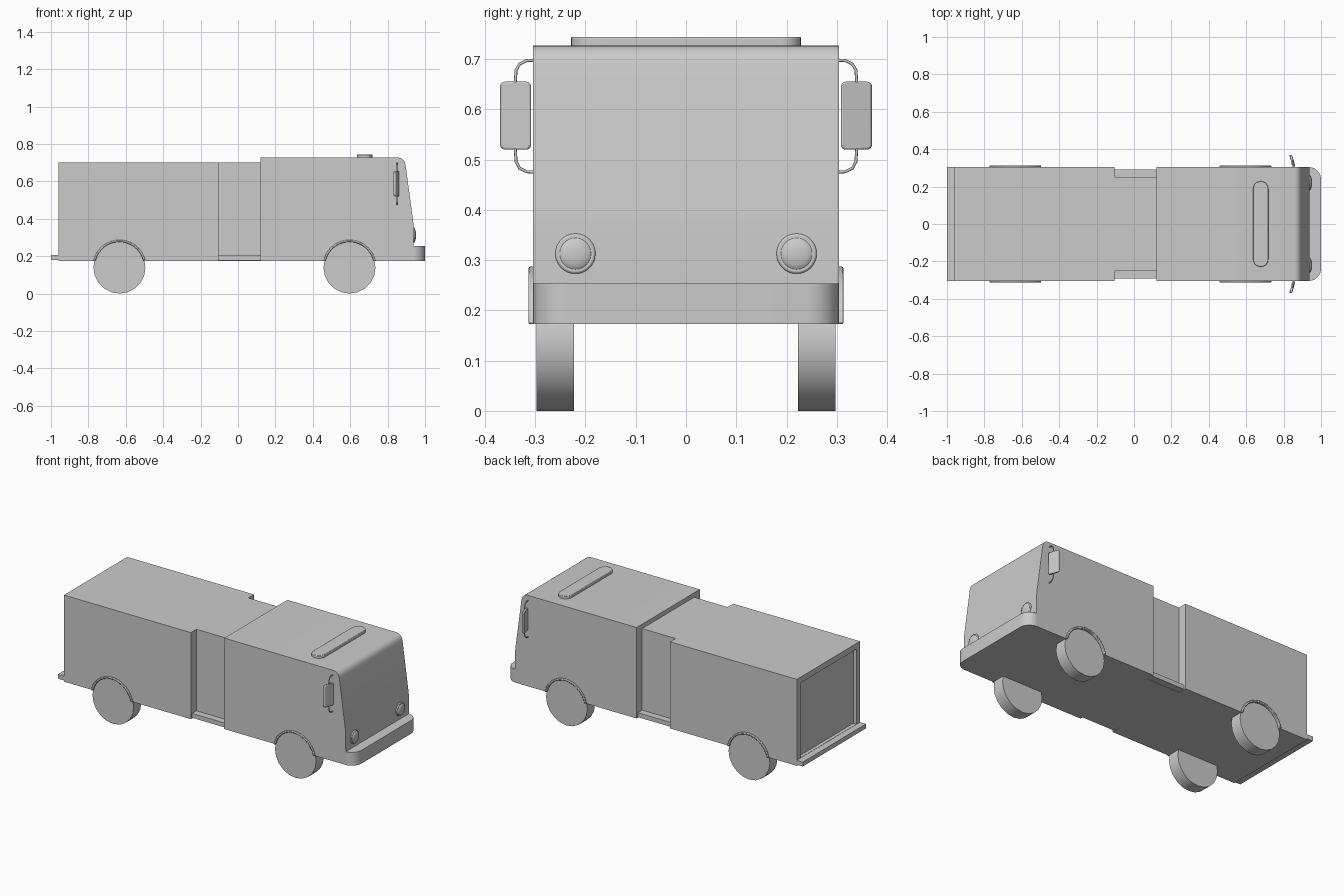
import bpy, bmesh
from math import sin, cos, pi, radians
from mathutils import Matrix

if "Cube" in bpy.data.objects:
    bpy.data.objects.remove(bpy.data.objects["Cube"])

WHEELS = {"front": 0.596, "rear": -0.634}


def finish(name, bm, mirror=False, bevel=0):
    bmesh.ops.recalc_face_normals(bm, faces=bm.faces)
    me = bpy.data.meshes.new(name)
    bm.to_mesh(me)
    bm.free()
    ob = bpy.data.objects.new(name, me)
    bpy.context.collection.objects.link(ob)
    if bevel:
        m = ob.modifiers.new("bevel", 'BEVEL')
        m.width, m.segments, m.limit_method = bevel, 2, 'ANGLE'
        m.angle_limit = radians(50)
    if mirror:
        ob.modifiers.new("mirror", 'MIRROR').use_axis = (False, True, False)
    return ob


def prism_bm(pts, axis, a, b):
    """Extrude a 2D profile along an axis from a to b."""
    place = {'x': lambda u, v: (a, u, v), 'y': lambda u, v: (u, a, v), 'z': lambda u, v: (u, v, a)}[axis]
    bm = bmesh.new()
    f = bm.faces.new([bm.verts.new(place(u, v)) for u, v in pts])
    ext = bmesh.ops.extrude_face_region(bm, geom=[f])["geom"]
    vec = [(b - a) if c == axis else 0 for c in "xyz"]
    bmesh.ops.translate(bm, vec=vec, verts=[v for v in ext if isinstance(v, bmesh.types.BMVert)])
    return bm


def prism(name, pts, axis, a, b, **kw):
    return finish(name, prism_bm(pts, axis, a, b), **kw)


def rect(u0, u1, v0, v1):
    return [(u0, v0), (u1, v0), (u1, v1), (u0, v1)]


def arc(cx, cy, r, a0, a1, n):
    return [(cx + r * cos(radians(a0 + (a1 - a0) * i / n)),
             cy + r * sin(radians(a0 + (a1 - a0) * i / n))) for i in range(n + 1)]


def circle(cx, cy, r, n):
    return arc(cx, cy, r, 0, 360, n)[:-1]


def rounded(u0, u1, v0, v1, r, n=6):
    return (arc(u1 - r, v1 - r, r, 0, 90, n) + arc(u0 + r, v1 - r, r, 90, 180, n)
            + arc(u0 + r, v0 + r, r, 180, 270, n) + arc(u1 - r, v0 + r, r, 270, 360, n))


# Rear box with recessed back panel
bm = prism_bm(rect(-0.96, -0.105, 0.173, 0.70), 'y', -0.304, 0.304)
bmesh.ops.recalc_face_normals(bm, faces=bm.faces)
back = min(bm.faces, key=lambda f: f.calc_center_median().x)
bmesh.ops.inset_region(bm, faces=[back], thickness=0.05)
bmesh.ops.inset_region(bm, faces=[back], thickness=0.0005, depth=-0.02)
rear_box = finish("rear_box", bm)

# Cab with sloping windscreen
cab = prism("cab", [(0.12, 0.173), (0.94, 0.173), (0.938, 0.37), (0.935, 0.40), (0.93, 0.435),
                    (0.897, 0.68)] + arc(0.855, 0.687, 0.040, 5, 90, 6) + [(0.12, 0.727)],
            'y', -0.304, 0.304)

# Narrow middle section and its side steps
prism("middle_body", rect(-0.105, 0.12, 0.173, 0.70), 'y', -0.25, 0.25)
prism("side_step", rect(-0.105, 0.12, 0.176, 0.203), 'y', 0.25, 0.291, mirror=True)

# Bumpers
prism("front_bumper", [(0.92, -0.304)] + arc(0.935, -0.239, 0.065, -90, 0, 8)
      + arc(0.935, 0.239, 0.065, 0, 90, 8) + [(0.92, 0.304)], 'z', 0.173, 0.254)
prism("rear_bumper", rect(-1.0, -0.955, -0.304, 0.304), 'z', 0.180, 0.207)

# Wheels, wheel wells and arch flares
for side, x in WHEELS.items():
    body = cab if side == "front" else rear_box
    cutter = prism(side + "_well_cutter", circle(x, 0.145, 0.1395, 40), 'y', 0.222, 0.33, mirror=True)
    cutter.hide_render = True
    m = body.modifiers.new("well", 'BOOLEAN')
    m.operation, m.solver, m.object = 'DIFFERENCE', 'EXACT', cutter
    bpy.context.view_layer.objects.active = body
    bpy.ops.object.modifier_apply(modifier=m.name)
    bpy.data.objects.remove(cutter)
    prism(side + "_wheel", circle(x, 0.139, 0.139, 20), 'y', 0.223, 0.297, mirror=True)
    prism(side + "_arch_flare", arc(x, 0.145, 0.142, 12, 168, 20) + arc(x, 0.145, 0.131, 168, 12, 20),
          'y', 0.296, 0.313, mirror=True, bevel=0.003)

# Rooftop light bar
prism("light_bar", rounded(0.637, 0.718, -0.229, 0.229, 0.04), 'z', 0.722, 0.744, bevel=0.003)

# Headlights
prism("headlight_ring", circle(0.22, 0.313, 0.040, 32), 'x', 0.92, 0.945, mirror=True, bevel=0.004)
bm = bmesh.new()
bmesh.ops.create_uvsphere(bm, u_segments=24, v_segments=12, radius=0.032)
bmesh.ops.transform(bm, verts=bm.verts, matrix=Matrix.Translation((0.943, 0.22, 0.313))
                    @ Matrix.Diagonal((0.3, 1, 1, 1)) @ Matrix.Rotation(pi / 2, 4, 'Y'))
finish("headlight_lens", bm, mirror=True)

# Swept-back mirrors
bm = prism_bm(rounded(0.308, 0.370, 0.52, 0.655, 0.010), 'x', 0.848, 0.862)
for v in bm.verts:
    d = v.co.y - 0.308
    v.co.x -= 0.1 * d + 3.2 * d * d
finish("side_mirror", bm, mirror=True, bevel=0.004)

# Mirror arms
ARMS = {"upper": [(0.300, 0.698), (0.317, 0.697), (0.331, 0.690), (0.338, 0.678), (0.340, 0.645)],
        "lower": [(0.300, 0.475), (0.317, 0.476), (0.331, 0.483), (0.338, 0.496), (0.340, 0.530)]}
for part, pts in ARMS.items():
    for label, s in (("left", 1), ("right", -1)):
        cu = bpy.data.curves.new(f"{part}_{label}_mirror_arm", 'CURVE')
        cu.dimensions, cu.bevel_depth, cu.bevel_resolution = '3D', 0.003, 2
        sp = cu.splines.new('POLY')
        sp.points.add(len(pts) - 1)
        for p, (y, z) in zip(sp.points, pts):
            p.co = (0.850, s * y, z, 1)
        bpy.context.collection.objects.link(bpy.data.objects.new(cu.name, cu))

# Smooth the rounded parts, keep hard edges
for ob in bpy.data.objects:
    ob.select_set(ob.type == 'MESH')
bpy.context.view_layer.objects.active = cab
bpy.ops.object.shade_smooth_by_angle(angle=radians(30))
